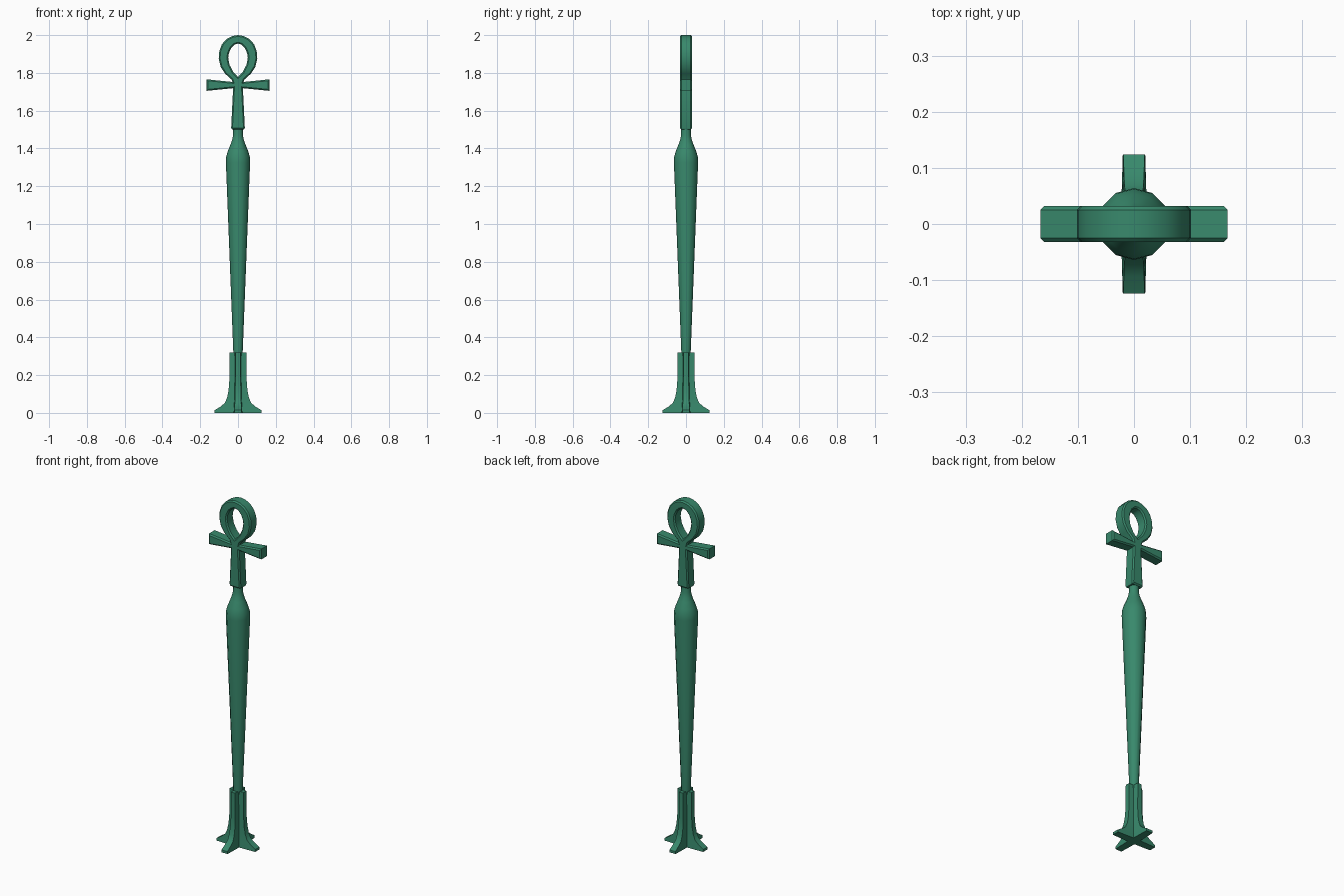
import bpy, bmesh, math
from mathutils import Vector

if "Cube" in bpy.data.objects:
    bpy.data.objects.remove(bpy.data.objects["Cube"])

mat = bpy.data.materials.new("green")
mat.diffuse_color = (0.04, 0.25, 0.15, 1)
mat.use_nodes = True
mat.node_tree.nodes["Principled BSDF"].inputs["Base Color"].default_value = mat.diffuse_color


def finish(name, bm, angle):
    bmesh.ops.recalc_face_normals(bm, faces=bm.faces)
    me = bpy.data.meshes.new(name)
    bm.to_mesh(me)
    bm.free()
    ob = bpy.data.objects.new(name, me)
    bpy.context.collection.objects.link(ob)
    me.materials.append(mat)
    bpy.ops.object.select_all(action='DESELECT')
    ob.select_set(True)
    bpy.context.view_layer.objects.active = ob
    bpy.ops.object.shade_smooth_by_angle(angle=math.radians(angle))
    return ob


def bridge(bm, a, b):
    n = len(a)
    for i in range(n):
        j = (i + 1) % n
        bm.faces.new((a[i], a[j], b[j], b[i]))


def loft(name, rings, angle):
    """Closed skin over a stack of rings, capped at both ends."""
    bm = bmesh.new()
    vs = [[bm.verts.new(p) for p in r] for r in rings]
    for a, b in zip(vs, vs[1:]):
        bridge(bm, a, b)
    bm.faces.new(vs[0])
    bm.faces.new(vs[-1])
    return finish(name, bm, angle)


# Four-finned foot: (reach, z, half width of fin edge, crotch)
foot = [(0.124, 0, 0.02, 0.023), (0.124, 0.014, 0.019, 0.022),
        (0.093, 0.033, 0.018, 0.021), (0.07, 0.052, 0.017, 0.02),
        (0.058, 0.08, 0.016, 0.019), (0.05, 0.12, 0.015, 0.018),
        (0.046, 0.17, 0.014, 0.017), (0.045, 0.32, 0.012, 0.015)]


def star(r, z, w, c):
    pts = []
    for k in range(4):
        co, si = ((1, 0), (0, 1), (-1, 0), (0, -1))[k]
        for x, y in ((r, -w), (r, w), (c, c)):
            pts.append((x * co - y * si, x * si + y * co, z))
    return pts


loft("finned_foot", [star(*f) for f in foot], 30)

# Tapered round shaft with a shoulder and neck
shaft = [(0.024, 0.30), (0.064, 1.325), (0.0625, 1.355), (0.054, 1.385),
         (0.04, 1.42), (0.031, 1.445), (0.026, 1.47), (0.025, 1.51)]
loft("shaft", [[(r * math.cos(math.tau * i / 12), r * math.sin(math.tau * i / 12), z)
                for i in range(12)] for r, z in shaft], 40)

# Looped cross head: right halves of the outline and the hole, from the top down
outer = [(0, 2.0), (0.03, 1.995), (0.06, 1.98), (0.085, 1.952), (0.099, 1.915),
         (0.102, 1.875), (0.092, 1.832), (0.068, 1.795), (0.034, 1.765), (0.03, 1.752),
         (0.167, 1.766), (0.167, 1.705), (0.026, 1.719), (0.036, 1.51), (0.032, 1.5)]
hole = [(0, 1.955), (0.018, 1.95), (0.036, 1.932), (0.048, 1.905), (0.052, 1.88),
        (0.045, 1.843), (0.026, 1.806), (0, 1.778)]


def mirrored(half):
    return [Vector(p) for p in half] + [Vector((-x, z)) for x, z in reversed(half) if x > 0]


def inset(loop, d):
    """Shift a loop by d to its left side, with mitred corners."""
    out, n = [], len(loop)
    for i, p in enumerate(loop):
        e1 = (p - loop[i - 1]).normalized()
        e2 = (loop[(i + 1) % n] - p).normalized()
        n1, n2 = Vector((-e1.y, e1.x)), Vector((-e2.y, e2.x))
        out.append(p + (n1 + n2) * d / max(0.4, 1 + n1.dot(n2)))
    return out


bm = bmesh.new()
half_depth, chamfer = 0.032, 0.007
caps = ([], [])
for loop in (mirrored(outer)[::-1], mirrored(hole)):
    small = inset(loop, chamfer)
    rings = [[bm.verts.new((p.x, y, p.y)) for p in pts] for pts, y in (
        (small, -half_depth), (loop, chamfer - half_depth),
        (loop, half_depth - chamfer), (small, half_depth))]
    for a, b in zip(rings, rings[1:]):
        bridge(bm, a, b)
    for cap, ring in zip(caps, (rings[0], rings[-1])):
        cap += [bm.edges.get((ring[i - 1], ring[i])) for i in range(len(ring))]
for cap, ny in zip(caps, (-1, 1)):
    bmesh.ops.triangle_fill(bm, use_beauty=True, use_dissolve=False,
                            edges=cap, normal=(0, ny, 0))
finish("looped_cross", bm, 40)
